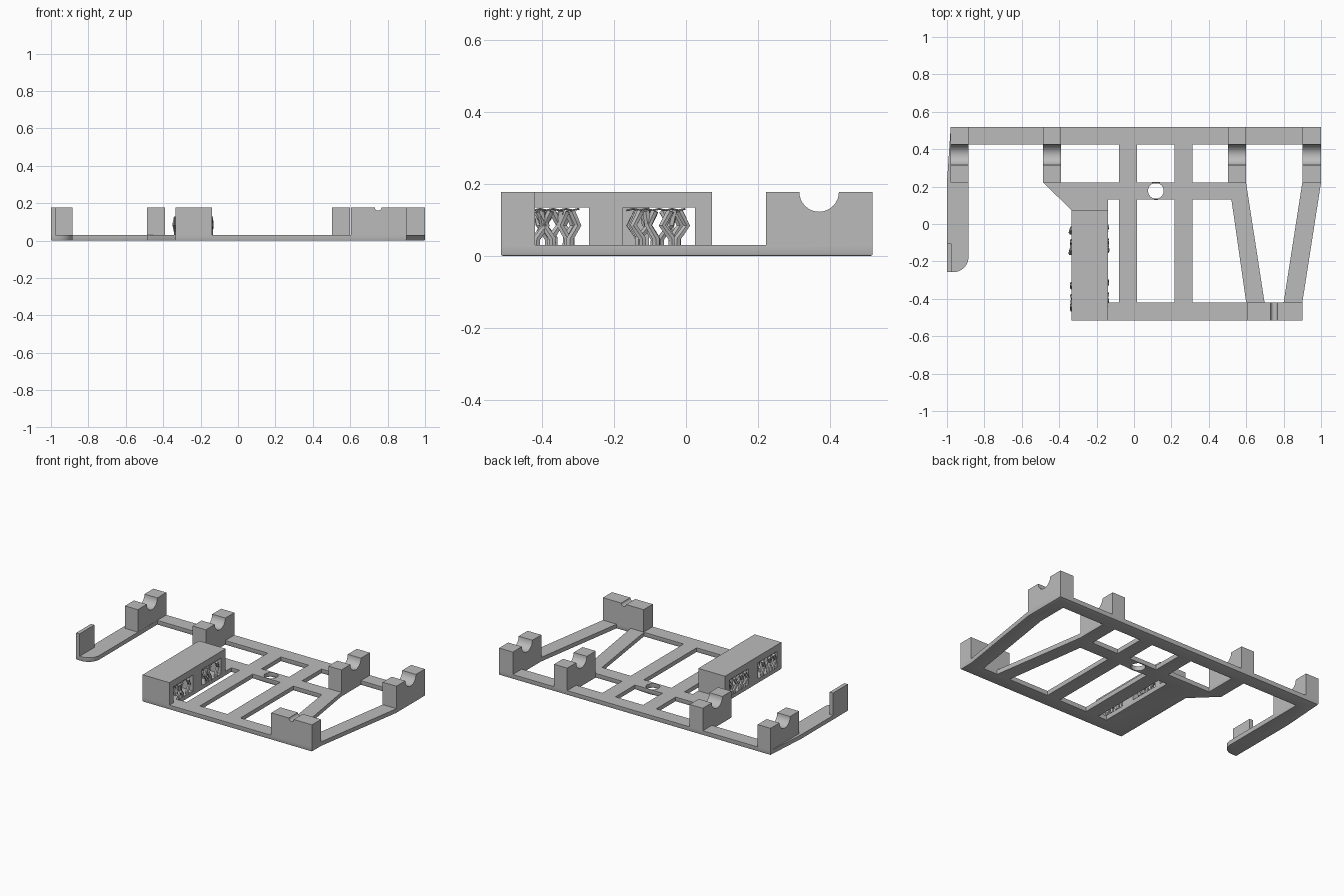
import bpy, bmesh, math, random
from mathutils import Vector

cube = bpy.data.objects.get("Cube")
if cube:
    bpy.data.objects.remove(cube, do_unlink=True)

GREY = (0.5, 0.5, 0.5, 1)
grey = bpy.data.materials.new("plain_grey")
grey.use_nodes = True
grey.diffuse_color = GREY
grey.node_tree.nodes["Principled BSDF"].inputs["Base Color"].default_value = GREY

BASE, TOP = 0.03, 0.178
FRONT, FRONT_IN, MID, BACK_IN, BACK = -0.515, -0.42, 0.222, 0.425, 0.519


def finish(obj):
    obj.data.materials.append(grey)
    bpy.ops.object.select_all(action='DESELECT')
    obj.select_set(True)
    bpy.context.view_layer.objects.active = obj
    bpy.ops.object.shade_smooth_by_angle(angle=math.radians(30))


def arc(cx, cy, r, a0, a1, n):
    angles = [math.radians(a0 + (a1 - a0) * i / n) for i in range(n + 1)]
    return [(cx + r * math.cos(a), cy + r * math.sin(a)) for a in angles]


def rect(x0, x1, y0, y1):
    return [(x0, y0), (x1, y0), (x1, y1), (x0, y1)]


def prism(name, loops, axis, start, end, bevel=0):
    """Fill an outline with holes and extrude it along one axis."""
    place = {'X': lambda p, d: Vector((d, p[0], p[1])),
             'Y': lambda p, d: Vector((p[0], d, p[1])),
             'Z': lambda p, d: Vector((p[0], p[1], d))}[axis]
    bm = bmesh.new()
    rim = []
    for loop in loops:
        vs = [bm.verts.new(place(p, start)) for p in loop]
        rim += [bm.edges.new((vs[i - 1], vs[i])) for i in range(len(vs))]
    bmesh.ops.triangle_fill(bm, use_beauty=True, edges=rim)
    base = list(bm.faces)
    ext = bmesh.ops.extrude_face_region(bm, geom=base, use_keep_orig=True)
    shift = place((0, 0), end - start)
    bmesh.ops.translate(bm, vec=shift,
                        verts=[g for g in ext["geom"] if isinstance(g, bmesh.types.BMVert)])
    bmesh.ops.recalc_face_normals(bm, faces=bm.faces)
    if bevel:
        low = [e for e in bm.edges if all(abs(v.co.z - start) < 1e-5 for v in e.verts)
               and len(e.link_faces) == 2 and e.calc_face_angle() > 1]
        bmesh.ops.bevel(bm, geom=low, offset=bevel, segments=2, profile=0.5, affect='EDGES')
    mesh = bpy.data.meshes.new(name)
    bm.to_mesh(mesh)
    bm.free()
    obj = bpy.data.objects.new(name, mesh)
    bpy.context.collection.objects.link(obj)
    finish(obj)


# Flat base frame with window openings and a screw hole
outline = [(-0.335, FRONT), (0.9, FRONT), (0.9, FRONT_IN), (1, MID), (1, BACK),
           (-0.98, BACK), (-1, MID), (-1, -0.257)]
outline += arc(-0.965, -0.177, 0.08, -90, 0, 10)
outline += [(-0.885, BACK_IN), (-0.486, BACK_IN), (-0.486, MID), (-0.335, 0.075)]
holes = [
    rect(-0.39, -0.08, MID, BACK_IN),
    rect(0.016, 0.217, MID, BACK_IN),
    rect(0.312, 0.503, MID, BACK_IN),
    rect(-0.14, -0.08, FRONT_IN, 0.13),
    rect(0.016, 0.217, FRONT_IN, 0.13),
    [(0.312, 0.13), (0.521, 0.13), (0.6, FRONT_IN), (0.312, FRONT_IN)],
    [(0.599, BACK_IN), (0.599, MID), (0.698, FRONT_IN), (0.8, FRONT_IN),
     (0.9, MID), (0.9, BACK_IN)],
    arc(0.117, 0.177, 0.042, 0, 345, 23),
]
prism("base_frame", [outline] + holes, 'Z', 0, BASE, bevel=0.006)

# Four cradles with a half-round groove
cradle = [(MID, BASE), (BACK, BASE), (BACK, TOP)] + arc(0.37, TOP, 0.055, 0, -180, 16) + [(MID, TOP)]
for i, (x0, x1) in enumerate([(-0.98, -0.886), (-0.486, -0.39), (0.503, 0.599), (0.9, 1)]):
    prism(f"cradle_{i + 1}", [cradle], 'X', x0, x1)

# Front rest with a small notch
rest = [(0.603, BASE), (0.9, BASE), (0.9, TOP)] + arc(0.749, TOP, 0.018, 0, -180, 8) + [(0.603, TOP)]
prism("front_rest", [rest], 'Y', FRONT, FRONT_IN)

# Upright tab at the end of the long arm
prism("arm_tab", [rect(-1, -0.975, -0.257, -0.103)], 'Z', BASE, TOP)

# Tall block with two tunnels
WINDOWS = [(-0.47, -0.27), (-0.175, 0.025)]
CEILING = 0.135
block = [(FRONT, BASE)]
for y0, y1 in WINDOWS:
    block += [(y0, BASE), (y0, CEILING), (y1, CEILING), (y1, BASE)]
block += [(0.072, BASE), (0.072, TOP), (FRONT, TOP)]
prism("tunnel_block", [block], 'X', -0.335, -0.14)


def tubes(name, paths, radius):
    curve = bpy.data.curves.new(name, 'CURVE')
    curve.dimensions = '3D'
    curve.bevel_depth = radius
    curve.bevel_resolution = 1
    curve.use_fill_caps = True
    for path in paths:
        spline = curve.splines.new('POLY')
        spline.points.add(len(path) - 1)
        for point, co in zip(spline.points, path):
            point.co = (*co, 1)
    obj = bpy.data.objects.new(name, curve)
    bpy.context.collection.objects.link(obj)
    bpy.ops.object.select_all(action='DESELECT')
    obj.select_set(True)
    bpy.context.view_layer.objects.active = obj
    bpy.ops.object.convert(target='MESH')
    finish(bpy.context.object)


# Branching struts and a thin lattice under each tunnel roof
random.seed(4)
for n, (y0, y1) in enumerate(WINDOWS):
    struts, lattice = [], []
    for row in range(5):
        x = -0.332 + row * 0.047
        for col in range(3):
            y = y0 + 0.045 + col * 0.05 + random.uniform(-0.01, 0.01)
            sway = random.choice((-1, 1)) * random.uniform(0.02, 0.03)
            lean = random.uniform(-0.01, 0.01)
            knee = (x + lean, y + sway, 0.085)
            struts.append([(x, y, BASE), (x, y, 0.048), knee, (x, y + sway * 0.2, 0.125)])
            if col == 1:
                struts.append([knee, (x, y + sway * 1.3, 0.125)])
    for row in range(9):
        x = -0.328 + row * 0.022
        lattice.append([(x + 0.012 * (k % 2), y0 + 0.01 + k * 0.018, 0.127 + 0.004 * (k % 2))
                        for k in range(10)])
    tubes(f"tunnel_struts_{n + 1}", struts, 0.011)
    tubes(f"tunnel_lattice_{n + 1}", lattice, 0.003)
